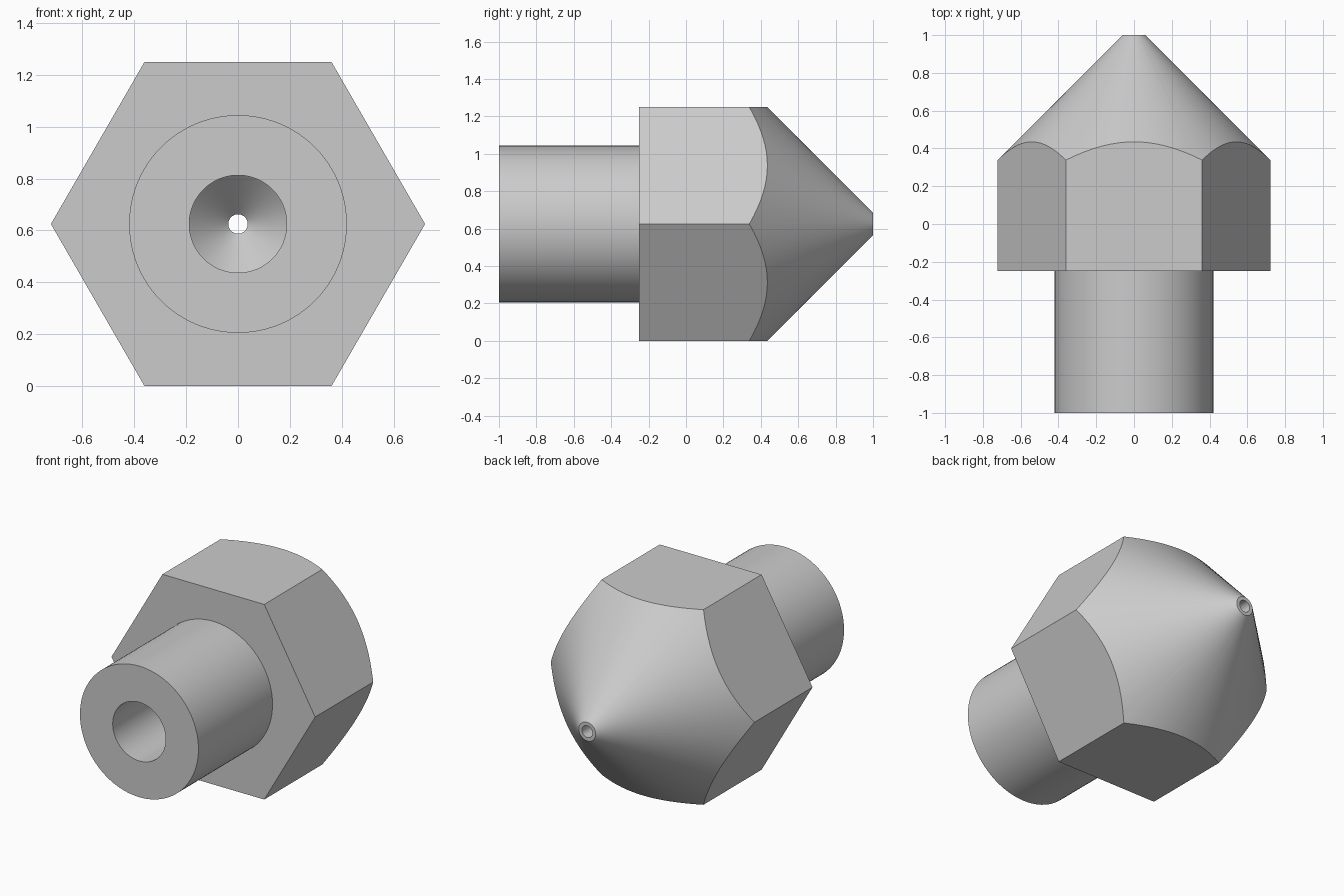
import bpy, bmesh, math
from mathutils import Vector

cube = bpy.data.objects.get("Cube")
if cube:
    bpy.data.objects.remove(cube, do_unlink=True)

APOTHEM = 0.625
CORNER = APOTHEM / math.cos(math.pi / 6)
AXIS_HEIGHT = APOTHEM

steel = bpy.data.materials.new("grey metal")
steel.use_nodes = True
GREY = (0.6, 0.6, 0.6, 1)
steel.diffuse_color = GREY
steel.node_tree.nodes["Principled BSDF"].inputs["Base Color"].default_value = GREY


def lathe(name, profile, steps, closed):
    """Turn a (radius, y) profile around the y axis."""
    bm = bmesh.new()
    verts = [bm.verts.new((r, y, 0)) for r, y in profile]
    edges = [bm.edges.new(pair) for pair in zip(verts, verts[1:])]
    if closed:
        edges.append(bm.edges.new((verts[-1], verts[0])))
    bmesh.ops.spin(bm, geom=verts + edges, cent=(0, 0, 0), axis=(0, 1, 0),
                   angle=math.tau, steps=steps)
    bmesh.ops.remove_doubles(bm, verts=bm.verts, dist=1e-5)
    bmesh.ops.recalc_face_normals(bm, faces=bm.faces)
    bmesh.ops.translate(bm, verts=bm.verts, vec=Vector((0, 0, AXIS_HEIGHT)))
    mesh = bpy.data.meshes.new(name)
    bm.to_mesh(mesh)
    bm.free()
    mesh.materials.append(steel)
    obj = bpy.data.objects.new(name, mesh)
    bpy.context.collection.objects.link(obj)
    return obj


# Turned body: shank, oversized collar, conical tip, stepped bore
nozzle = lathe("nozzle", [
    (0.188, -1), (0.42, -1), (0.42, -0.25), (0.8, -0.25), (0.8, 0.26),
    (0.06, 1), (0.0375, 1), (0.0375, 0.9), (0.188, 0.75),
], 96, True)

# Hexagonal bar that trims the collar to its six flats
hex_bar = lathe("hex_cutter", [
    (0, -1.1), (CORNER, -1.1), (CORNER, 1.1), (0, 1.1),
], 6, False)
hex_bar.hide_render = True

trim = nozzle.modifiers.new("hex flats", 'BOOLEAN')
trim.operation = 'INTERSECT'
trim.solver = 'EXACT'
trim.object = hex_bar

bpy.ops.object.select_all(action='DESELECT')
nozzle.select_set(True)
bpy.context.view_layer.objects.active = nozzle
bpy.ops.object.modifier_apply(modifier=trim.name)
bpy.data.objects.remove(hex_bar, do_unlink=True)
bpy.ops.object.shade_smooth_by_angle(angle=math.radians(25))
